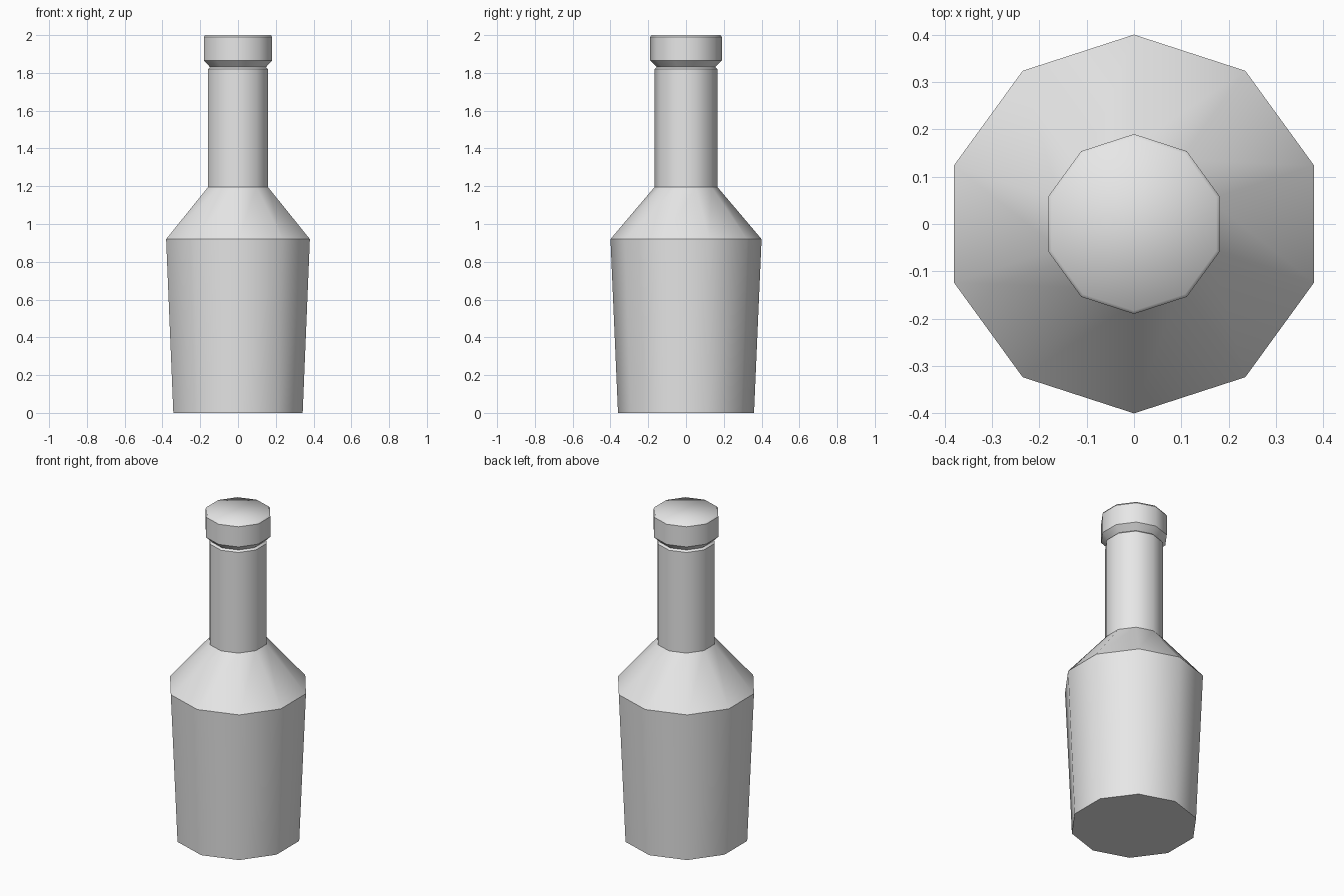
import bpy
import bmesh
import math

cube = bpy.data.objects.get("Cube")
if cube:
    bpy.data.objects.remove(cube, do_unlink=True)

SIDES = 10

grey = bpy.data.materials.new("plain_grey")
grey.use_nodes = True
colour = (0.8, 0.8, 0.8, 1)
grey.diffuse_color = colour
grey.node_tree.nodes["Principled BSDF"].inputs["Base Color"].default_value = colour


def lathe(name, profile, crisp, cap_bottom=False, cap_top=False):
    """Ten-sided turned part; rings whose index is in crisp get sharp edges."""
    bm = bmesh.new()
    rings = []
    for radius, z in profile:
        ring = []
        for i in range(SIDES):
            a = math.pi / 2 + math.tau * i / SIDES
            ring.append(bm.verts.new((radius * math.cos(a), radius * math.sin(a), z)))
        rings.append(ring)
    for low, high in zip(rings, rings[1:]):
        for i in range(SIDES):
            j = (i + 1) % SIDES
            bm.faces.new((low[i], low[j], high[j], high[i]))
    if cap_bottom:
        bm.faces.new(rings[0][::-1])
    if cap_top:
        bm.faces.new(rings[-1])
    for face in bm.faces:
        face.smooth = True
    for index in crisp:
        for i in range(SIDES):
            edge = bm.edges.get((rings[index][i], rings[index][(i + 1) % SIDES]))
            edge.smooth = False
    mesh = bpy.data.meshes.new(name)
    bm.to_mesh(mesh)
    bm.free()
    mesh.materials.append(grey)
    obj = bpy.data.objects.new(name, mesh)
    bpy.context.collection.objects.link(obj)
    return obj


# Tapered body, sloping shoulder, straight neck and its bevelled lip
lathe("bottle_body",
      [(0.36, 0), (0.4, 0.92), (0.167, 1.195), (0.167, 1.82), (0.155, 1.83)],
      crisp=(0, 1, 2, 3), cap_bottom=True)

# Flared stopper with a softened top rim
lathe("bottle_cap",
      [(0.155, 1.83), (0.19, 1.865), (0.19, 1.99), (0.183, 2.0)],
      crisp=(1, 2), cap_top=True)
